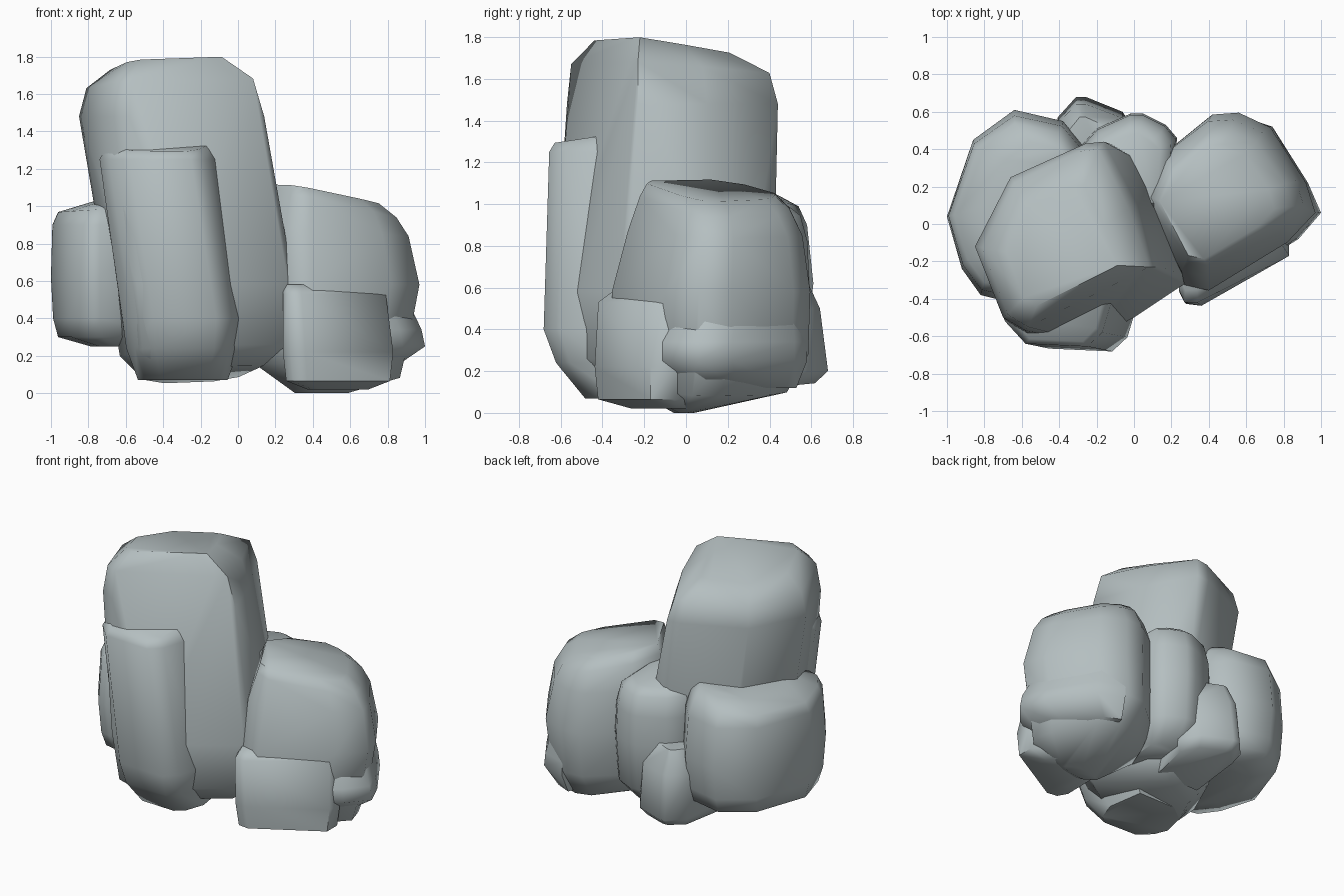
import bpy, bmesh, math

stone = bpy.data.materials.new("grey stone")
stone.diffuse_color = (0.46, 0.52, 0.53, 1)


def rock(name, plan, levels, tilt=(0, 0), lower=None, split=0.0):
    """Faceted boulder: hull of a plan outline repeated at levels of
    (z, scale x, scale y, shift x, shift y, tilt weight).
    Levels below the split height use the lower outline."""
    bm = bmesh.new()
    for z, sx, sy, dx, dy, w in levels:
        pts = lower if lower and z < split else plan
        cx = (min(p[0] for p in pts) + max(p[0] for p in pts)) / 2
        cy = (min(p[1] for p in pts) + max(p[1] for p in pts)) / 2
        for px, py in pts:
            x, y = (px - cx) * sx, (py - cy) * sy
            bm.verts.new((cx + x + dx, cy + y + dy,
                          z + w * (tilt[0] * x + tilt[1] * y)))
    res = bmesh.ops.convex_hull(bm, input=bm.verts)
    loose = {g for g in res["geom_interior"] + res["geom_unused"]
             if isinstance(g, bmesh.types.BMVert)}
    bmesh.ops.delete(bm, geom=list(loose), context='VERTS')
    bmesh.ops.recalc_face_normals(bm, faces=bm.faces)
    me = bpy.data.meshes.new(name)
    bm.to_mesh(me)
    bm.free()
    me.materials.append(stone)
    ob = bpy.data.objects.new(name, me)
    bpy.context.collection.objects.link(ob)
    bpy.ops.object.select_all(action='DESELECT')
    ob.select_set(True)
    bpy.context.view_layer.objects.active = ob
    bpy.ops.object.shade_smooth_by_angle(angle=math.radians(60))
    return ob


# Tall main boulder, leaning left towards the top
rock("tall_rock",
     [(-0.85, -0.12), (-0.66, 0.25), (-0.26, 0.43), (-0.16, 0.44), (0.02, 0.10),
      (0.14, -0.23), (0.06, -0.27), (-0.58, -0.57), (-0.70, -0.50)],
     [(0.10, 0.66, 0.62, 0.0, -0.03, 1), (0.22, 0.92, 0.90, 0.0, -0.01, 0.6),
      (0.58, 1.0, 1.0, 0.0, 0.0, 0), (1.48, 1.0, 1.0, 0.0, 0.0, 0),
      (1.65, 0.90, 0.94, -0.01, -0.01, 0.5), (1.755, 0.60, 0.64, -0.03, -0.05, 1)],
     (0.10, -0.13),
     lower=[(-0.67, -0.15), (-0.50, 0.22), (-0.10, 0.42), (0.10, 0.30), (0.30, -0.28),
            (0.27, -0.32), (0.0, -0.50), (-0.25, -0.63), (-0.54, -0.63)], split=1.0)

# Upright slab against the front
rock("front_slab",
     [(-0.74, -0.38), (-0.69, -0.52), (-0.58, -0.64), (-0.25, -0.655), (-0.17, -0.58),
      (-0.11, -0.38), (-0.16, 0.0), (-0.66, 0.0)],
     [(0.07, 0.76, 0.66, 0.13, 0.06, 0), (0.24, 0.96, 0.90, 0.13, 0.0, 0),
      (0.40, 1.02, 1.02, 0.13, -0.02, 0), (1.25, 1.0, 1.0, 0.0, 0.0, 0),
      (1.34, 0.86, 0.95, 0.0, 0.01, 1)], (0.0, 0.15))

# Broad boulder on the right
rock("right_rock",
     [(0.04, 0.12), (0.15, 0.37), (0.42, 0.59), (0.56, 0.60), (0.73, 0.52),
      (0.92, 0.22), (0.97, 0.06), (0.82, -0.10), (0.40, -0.36), (0.27, -0.33)],
     [(0.0, 0.30, 0.10, -0.06, -0.13, 0), (0.12, 0.84, 0.84, -0.03, -0.04, 0.6),
      (0.28, 0.92, 0.97, -0.02, 0.0, 0), (0.58, 1.0, 0.99, 0.0, 0.0, 0),
      (0.86, 0.94, 0.87, -0.03, 0.02, 0.3), (1.00, 0.80, 0.75, -0.03, 0.02, 1),
      (1.065, 0.66, 0.64, -0.06, 0.0, 1)], (-0.17, -0.07))

# Flared foot on the outer side of the right boulder
rock("right_foot",
     [(1.0, 0.06), (0.93, 0.22), (0.74, 0.52), (0.56, 0.58), (0.40, 0.2), (0.80, -0.13),
      (0.88, -0.08)],
     [(0.12, 0.60, 0.80, -0.07, 0.02, 0), (0.25, 1.0, 1.0, 0.0, 0.0, 0),
      (0.34, 0.97, 1.0, -0.01, 0.0, 0), (0.52, 0.82, 0.86, -0.05, 0.03, 0)])

# Flat foot across the front of the right boulder, merging upwards
rock("front_foot",
     [(0.24, -0.35), (0.27, -0.42), (0.34, -0.42), (0.79, -0.11), (0.70, 0.10),
      (0.25, 0.10)],
     [(0.02, 0.55, 0.55, 0.0, 0.06, 0), (0.065, 0.94, 0.93, 0.0, 0.0, 0),
      (0.22, 1.0, 0.99, 0.0, 0.0, 0), (0.53, 1.0, 1.0, 0.0, 0.0, 0),
      (0.58, 0.90, 0.86, -0.02, 0.03, 0)],
     lower=[(0.24, -0.36), (0.28, -0.43), (0.36, -0.44), (0.83, -0.17), (0.83, -0.05),
            (0.70, 0.10), (0.25, 0.10)], split=0.4)

# Squat boulder on the left and back
rock("left_rock",
     [(-1.0, 0.04), (-0.86, 0.45), (-0.64, 0.61), (-0.38, 0.55), (-0.24, 0.38),
      (-0.35, -0.10), (-0.74, -0.40), (-0.82, -0.38), (-0.92, -0.24)],
     [(0.25, 0.60, 0.56, 0.06, 0.02, 0), (0.30, 0.90, 0.88, 0.0, 0.0, 0),
      (0.40, 0.97, 0.95, 0.0, 0.0, 0), (0.62, 1.0, 1.0, 0.0, 0.0, 0),
      (0.90, 0.98, 0.94, 0.0, 0.0, 0), (0.99, 0.90, 0.86, 0.0, 0.0, 0.8),
      (1.045, 0.60, 0.58, 0.08, 0.04, 1)], (0.08, 0.0))

# Narrow boulder filling the back
rock("back_rock",
     [(-0.30, 0.40), (-0.20, 0.51), (-0.02, 0.59), (0.05, 0.59), (0.17, 0.53),
      (0.23, 0.46), (0.20, 0.05), (-0.25, 0.05)],
     [(0.16, 0.70, 0.66, 0.0, -0.06, 0), (0.30, 0.94, 0.92, 0.0, 0.0, 0),
      (0.62, 1.0, 1.0, 0.0, 0.0, 0), (0.82, 0.97, 0.97, 0.0, 0.0, 0),
      (0.96, 0.88, 0.88, 0.0, -0.01, 0.6), (1.01, 0.66, 0.70, 0.0, -0.02, 1)],
     (0.0, -0.10))

# Small stone low at the back
rock("small_back_stone",
     [(-0.41, 0.57), (-0.31, 0.68), (-0.26, 0.68), (-0.06, 0.60), (0.03, 0.47),
      (-0.02, 0.15), (-0.42, 0.15)],
     [(0.12, 0.82, 0.84, 0.0, -0.02, 1), (0.19, 0.99, 1.0, 0.0, 0.0, 0.4),
      (0.50, 0.98, 0.93, 0.0, -0.02, 0), (0.65, 0.66, 0.74, -0.02, -0.04, 0)],
     (0.0, 0.10))
